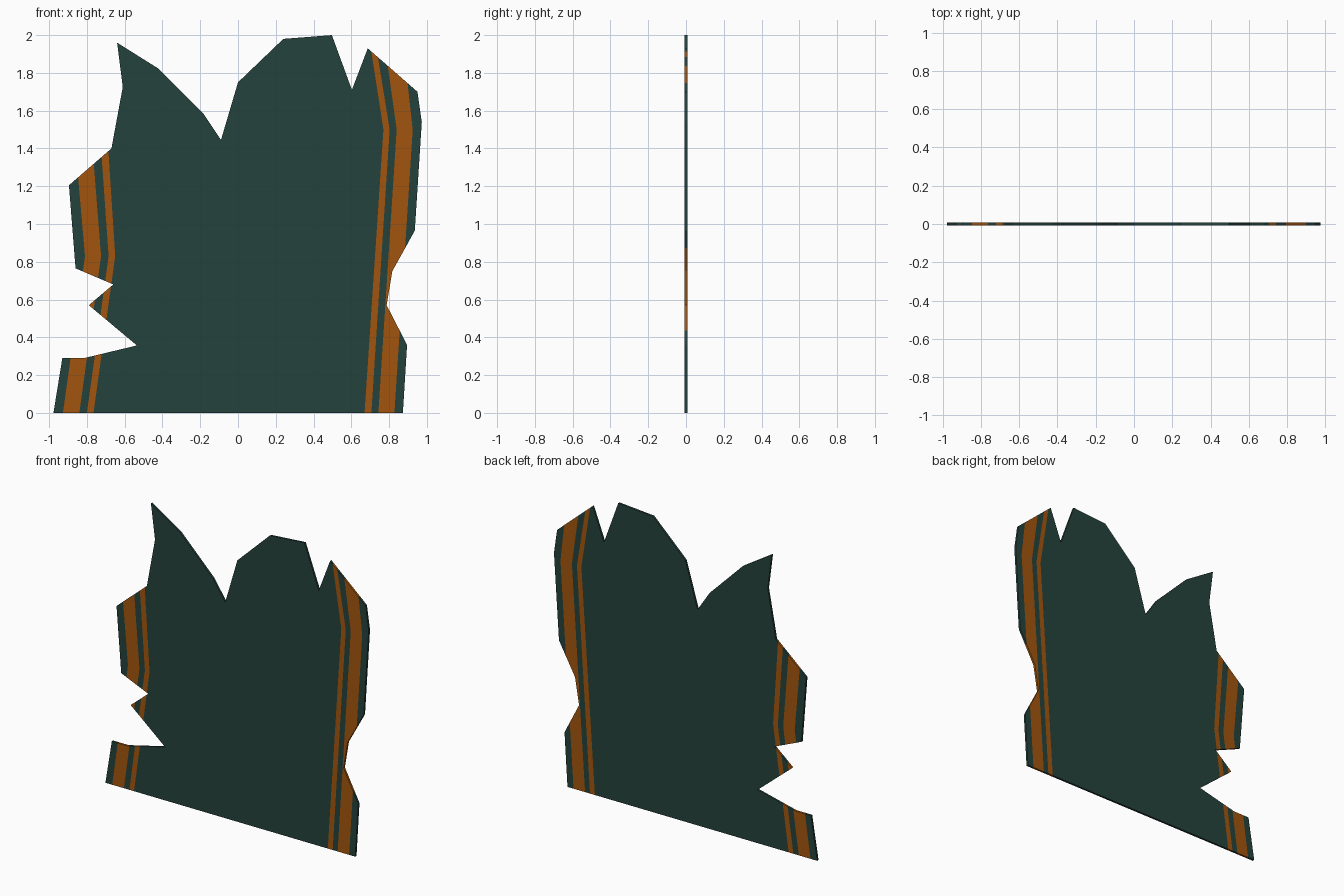
import bpy
import bmesh
from mathutils import Vector

if "Cube" in bpy.data.objects:
    bpy.data.objects.remove(bpy.data.objects["Cube"])

THICK = 0.014

# Torn cloth outline (x, z), clockwise from bottom left
OUTLINE = [
    (-0.977, 0), (-0.93, 0.29), (-0.815, 0.29), (-0.535, 0.357), (-0.79, 0.57),
    (-0.66, 0.68), (-0.86, 0.765), (-0.895, 1.205), (-0.67, 1.40), (-0.61, 1.725),
    (-0.64, 1.96), (-0.425, 1.825), (-0.18, 1.58), (-0.09, 1.445), (0.0, 1.75),
    (0.24, 1.98), (0.497, 2.0), (0.603, 1.71), (0.687, 1.93), (0.95, 1.70),
    (0.973, 1.54), (0.936, 0.965), (0.817, 0.75), (0.787, 0.57), (0.895, 0.36),
    (0.873, 0),
]

# Stripe edges per side: bend height, top height, then x at bottom, bend, top
LEFT = (0.83, 1.40, [(-0.927, -0.81, -0.86), (-0.84, -0.725, -0.77),
                     (-0.80, -0.685, -0.725), (-0.765, -0.65, -0.687)])
RIGHT = (1.50, 1.95, [(0.67, 0.77, 0.70), (0.706, 0.803, 0.73),
                      (0.743, 0.84, 0.777), (0.828, 0.925, 0.875)])


def material(name, rgb):
    m = bpy.data.materials.new(name)
    m.diffuse_color = (*rgb, 1)
    m.use_nodes = True
    m.node_tree.nodes["Principled BSDF"].inputs["Base Color"].default_value = m.diffuse_color
    return m


def edge_x(side, edge, z):
    """x of a stripe edge at height z"""
    bend, top, _ = side
    a, b, c = edge
    return a + (b - a) * z / bend if z < bend else b + (c - b) * (z - bend) / (top - bend)


def cut(bm, p, q, keep=lambda c: True):
    """Cut the chosen faces along the line p-q in the xz plane"""
    faces = [f for f in bm.faces if keep(f.calc_center_median())]
    geom = (list({v for f in faces for v in f.verts})
            + list({e for f in faces for e in f.edges}) + faces)
    d = Vector((q[0] - p[0], 0, q[1] - p[1]))
    bmesh.ops.bisect_plane(bm, geom=geom, dist=1e-5, plane_co=(p[0], 0, p[1]),
                           plane_no=Vector((-d.z, 0, d.x)).normalized())


# Thin cloth slab
bm = bmesh.new()
sheet = bm.faces.new([bm.verts.new((x, -THICK / 2, z)) for x, z in OUTLINE])
ext = bmesh.ops.extrude_face_region(bm, geom=[sheet], use_keep_orig=True)
bmesh.ops.translate(bm, vec=(0, THICK, 0),
                    verts=[g for g in ext["geom"] if isinstance(g, bmesh.types.BMVert)])
bmesh.ops.recalc_face_normals(bm, faces=bm.faces)
bmesh.ops.triangulate(bm, faces=bm.faces)

# Cut the border stripes, which bend part way up
cut(bm, (0, 0), (0, 1))
for side, sign in ((LEFT, -1), (RIGHT, 1)):
    bend, top, edges = side
    cut(bm, (0, bend), (1, bend), lambda c: c.x * sign > 0)
    for a, b, t in edges:
        cut(bm, (a, 0), (b, bend), lambda c: c.x * sign > 0 and c.z < bend)
        cut(bm, (b, bend), (t, top), lambda c: c.x * sign > 0 and c.z > bend)

# Colour faces lying between a stripe's two edges
for f in bm.faces:
    c = f.calc_center_median()
    side = LEFT if c.x < 0 else RIGHT
    if c.x < 0 and c.z > 1.41:
        continue
    xs = [edge_x(side, e, c.z) for e in side[2]]
    if xs[0] < c.x < xs[1] or xs[2] < c.x < xs[3]:
        f.material_index = 1

mesh = bpy.data.meshes.new("torn_banner_cloth")
bm.to_mesh(mesh)
bm.free()
mesh.materials.append(material("dark green cloth", (0.018, 0.054, 0.045)))
mesh.materials.append(material("burnt orange stripe", (0.361, 0.091, 0.0045)))
banner = bpy.data.objects.new("torn_banner_cloth", mesh)
bpy.context.collection.objects.link(banner)
